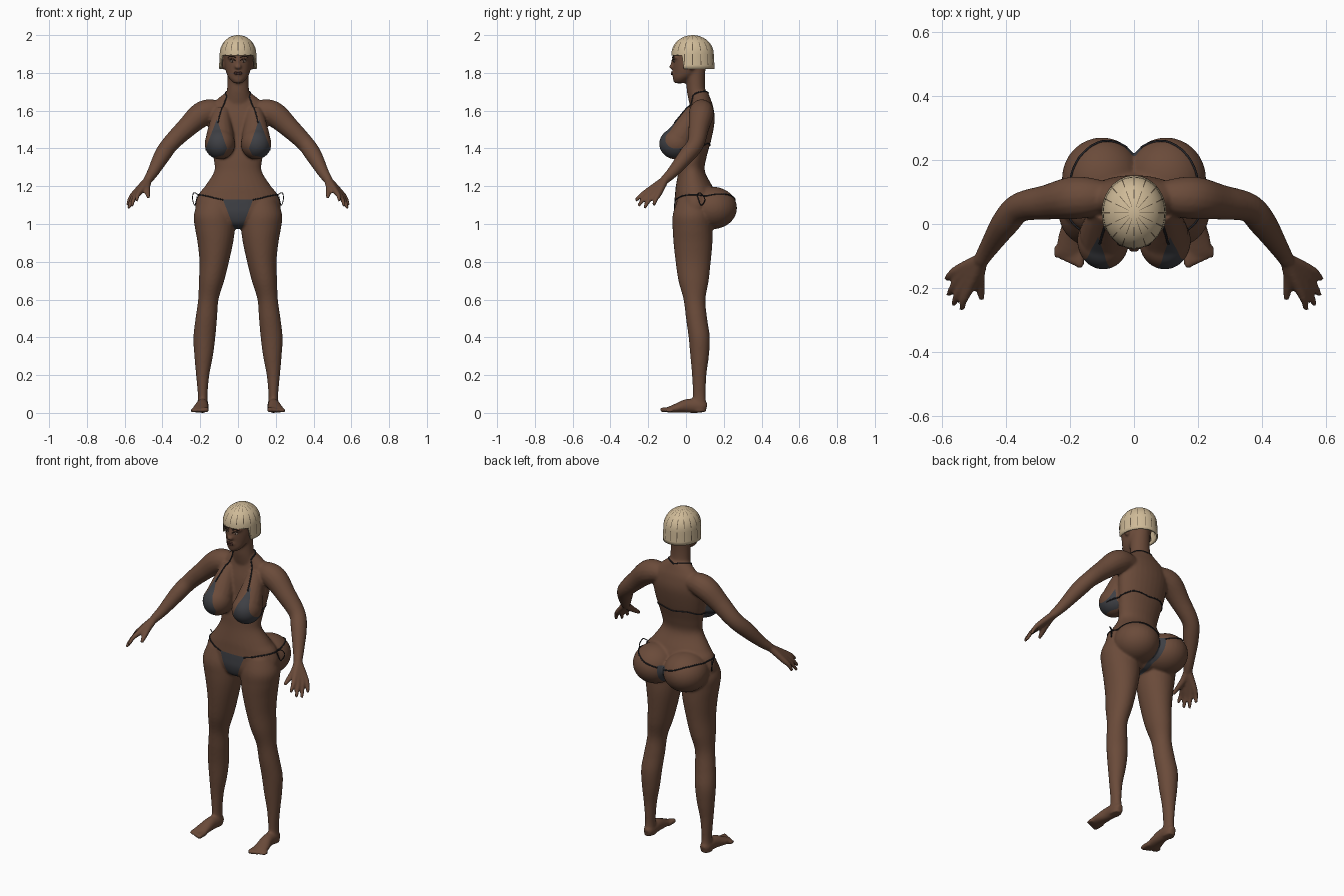
import bpy, bmesh
from math import sin, cos, pi, sqrt
from mathutils import Vector, Matrix
from mathutils.bvhtree import BVHTree

if "Cube" in bpy.data.objects:
    bpy.data.objects.remove(bpy.data.objects["Cube"])


def material(name, rgb):
    m = bpy.data.materials.new(name)
    m.use_nodes = True
    m.diffuse_color = (*rgb, 1)
    m.node_tree.nodes["Principled BSDF"].inputs["Base Color"].default_value = (*rgb, 1)
    return m


skin = material("brown skin", (0.145, 0.07, 0.042))
cloth = material("charcoal cloth", (0.048, 0.05, 0.058))
cord = material("black cord", (0.018, 0.018, 0.022))
blonde = material("blonde hair", (0.62, 0.49, 0.31))
groove = material("hair groove", (0.13, 0.095, 0.06))
dark = material("dark brown", (0.03, 0.016, 0.011))
white = material("eye white", (0.34, 0.27, 0.22))
lip = material("lip brown", (0.095, 0.04, 0.03))


def spline(pts, steps=6):
    """Smooth curve through points of any dimension."""
    p = [pts[0], *pts, pts[-1]]
    out = []
    for i in range(1, len(p) - 2):
        for k in range(steps):
            t = k / steps
            out.append([0.5 * (2 * b + (c - a) * t + (2 * a - 5 * b + 4 * c - d) * t ** 2
                               + (3 * b - a - 3 * c + d) * t ** 3)
                        for a, b, c, d in zip(*p[i - 1:i + 3])])
    return out + [list(pts[-1])]


def loft(bm, pts, level=False, n=28):
    """Elliptical rings (x, y, z, rx, ry) along a path; level keeps them flat."""
    path = spline(pts)
    rings = []
    for i, (x, y, z, rx, ry) in enumerate(path):
        a, b = path[max(i - 1, 0)], path[min(i + 1, len(path) - 1)]
        tangent = Vector(b[:3]) - Vector(a[:3])
        q = Matrix.Identity(3) if level else tangent.to_track_quat('Z', 'Y').to_matrix()
        rings.append([bm.verts.new(Vector((x, y, z)) + q @ Vector(
            (rx * cos(2 * pi * k / n), ry * sin(2 * pi * k / n), 0))) for k in range(n)])
    for r, s in zip(rings, rings[1:]):
        for k in range(n):
            bm.faces.new((r[k - 1], r[k], s[k], s[k - 1]))
    bm.faces.new(rings[0])
    bm.faces.new(rings[-1])


def tube(bm, pts, side=1):
    loft(bm, [(side * x, y, z, r, r) for x, y, z, r in pts], n=16)


def blob(bm, c, r):
    bmesh.ops.create_uvsphere(bm, u_segments=32, v_segments=20, radius=1,
                              matrix=Matrix.Translation(c) @ Matrix.Diagonal((*r, 1)))


def add_object(name, data, *mats):
    o = bpy.data.objects.new(name, data)
    for m in mats:
        data.materials.append(m)
    bpy.context.collection.objects.link(o)
    return o


# Torso, neck and head
bm = bmesh.new()
loft(bm, [(0, y, z, rx, ry) for z, y, rx, ry in (
    (0.975, .05, .04, .05), (1.0, .045, .12, .09), (1.05, .045, .21, .108), (1.1, .05, .226, .113),
    (1.16, .05, .207, .108), (1.2, .043, .175, .097), (1.28, .03, .126, .07), (1.35, .038, .13, .07),
    (1.45, .06, .148, .075), (1.55, .075, .16, .077), (1.62, .08, .15, .064), (1.665, .077, .105, .052),
    (1.7, .07, .06, .045))], level=True)
loft(bm, [(0, .072, 1.64, .075, .055), (0, .055, 1.7, .06, .05), (0, .05, 1.76, .056, .05),
          (0, .045, 1.84, .056, .06)], level=True)
loft(bm, [(0, y, z, rx, ry) for z, y, rx, ry in (
    (1.745, -.036, .022, .026), (1.77, -.02, .047, .05), (1.8, .002, .062, .071), (1.84, .015, .071, .086),
    (1.88, .025, .075, .096), (1.92, .03, .077, .098), (1.96, .03, .066, .082), (1.985, .03, .035, .045))],
    level=True)
blob(bm, (0, -.074, 1.832), (.02, .016, .013))
blob(bm, (0, -.066, 1.852), (.01, .014, .03))
blob(bm, (0, -.064, 1.797), (.026, .012, .015))

# Paired limbs
for s in (1, -1):
    blob(bm, (s * .076, .03, 1.85), (.011, .02, .034))
    blob(bm, (s * .028, -.05, 1.882), (.032, .021, .01))
    loft(bm, [(s * x, y, z, rx, ry) for z, x, y, rx, ry in (
        (1.13, .115, .04, .09, .085), (1.05, .125, .035, .109, .105), (.98, .122, .035, .106, .106),
        (.9, .12, .037, .094, .103), (.8, .126, .038, .078, .093), (.7, .14, .04, .067, .08),
        (.6, .157, .045, .054, .058), (.5, .168, .056, .057, .056), (.4, .178, .07, .058, .056),
        (.3, .182, .072, .049, .049), (.2, .187, .07, .035, .038), (.1, .187, .07, .026, .034),
        (.05, .187, .07, .028, .036), (.006, .188, .07, .03, .038))], level=True)
    blob(bm, (s * .1, .14, 1.085), (.125, .13, .112))
    blob(bm, (s * .096, -.052, 1.425), (.081, .09, .083))
    tube(bm, [(.085, .05, 1.6, .045), (.092, .01, 1.53, .06), (.095, -.03, 1.46, .076)], s)
    # Foot and toes
    loft(bm, [(s * x, y, z, rx, rz) for x, y, z, rx, rz in (
        (.187, .108, .026, .018, .022), (.187, .08, .034, .031, .034), (.189, .01, .037, .033, .037),
        (.197, -.05, .025, .041, .025), (.202, -.095, .015, .044, .015))])
    for k in range(5):
        x, r = .168 + .0185 * k, .014 - .0012 * k
        tube(bm, [(x, -.07, r + .003, r), (x, -.115 + .006 * k, r + .003, r),
                  (x, -.136 + .008 * k, r, r * .8)], s)
    # Arm
    tube(bm, [(.09, .085, 1.6, .05), (.15, .083, 1.597, .064), (.2, .08, 1.575, .066), (.27, .068, 1.512, .055),
              (.355, .052, 1.428, .046), (.4, .005, 1.365, .044), (.45, -.07, 1.275, .031),
              (.478, -.115, 1.232, .024)], s)
    # Fingers run from the wrist and merge into the palm
    tips = ((.537, -.268, 1.122), (.563, -.253, 1.095), (.578, -.222, 1.083), (.584, -.172, 1.098))
    for k, tip in enumerate(tips):
        base = Vector((.513, -.198, 1.178)).lerp(Vector((.547, -.142, 1.163)), k / 3)
        mid = base.lerp(Vector(tip), .55) + Vector((.004, 0, .006))
        tube(bm, [(.474, -.108, 1.238, .02), (*base, .0165), (*mid, .0125), (*tip, .0095)], s)
    tube(bm, [(.474, -.108, 1.238, .02), (.482, -.16, 1.195, .018), (.478, -.205, 1.162, .014),
              (.475, -.237, 1.14, .01)], s)

# Fuse everything into one smooth skin
bmesh.ops.recalc_face_normals(bm, faces=bm.faces)
body_mesh = bpy.data.meshes.new("body")
bm.to_mesh(body_mesh)
body = add_object("body", body_mesh, skin, cloth)
fuse = body.modifiers.new("fuse", 'REMESH')
fuse.mode, fuse.voxel_size = 'VOXEL', 0.0065
relax = body.modifiers.new("relax", 'SMOOTH')
relax.factor, relax.iterations = 0.5, 8
bpy.context.view_layer.update()
fused = bpy.data.meshes.new_from_object(body.evaluated_get(bpy.context.evaluated_depsgraph_get()))
body.modifiers.clear()
body.data = fused
bm = bmesh.new()
bm.from_mesh(fused)
tree = BVHTree.FromBMesh(bm)


def paint_patch(poly, y0, y1):
    """Cut a convex outline, given in x and z, into the skin and colour it as cloth."""
    c = sum((Vector(p) for p in poly), Vector((0, 0))) / len(poly)
    planes = []
    for a, b in zip(poly, poly[1:] + poly[:1]):
        n = Vector((b[1] - a[1], 0, a[0] - b[0])).normalized()
        co = Vector((a[0], 0, a[1]))
        planes.append((co, n if n.dot(co - Vector((c.x, 0, c.y))) > 0 else -n))

    def near(f, margin):
        m = f.calc_center_median()
        return y0 < m.y < y1 and all((m - co).dot(n) < margin for co, n in planes)
    for co, n in planes:
        faces = [f for f in bm.faces if near(f, .012)]
        geom = faces + list({e for f in faces for e in f.edges}) + list({v for f in faces for v in f.verts})
        bmesh.ops.bisect_plane(bm, geom=geom, plane_co=co, plane_no=n, dist=1e-5)
    for f in bm.faces:
        if near(f, 1e-4):
            f.material_index = 1


# Swimwear panels
for s in (1, -1):
    paint_patch([(s * .112, 1.555), (s * .058, 1.4), (s * .075, 1.365), (s * .14, 1.35), (s * .175, 1.39)], -.2, .02)
paint_patch([(-.08, 1.13), (.08, 1.13), (.022, .98), (0, .95), (-.022, .98)], -.2, .05)
paint_patch([(-.026, 1.12), (.026, 1.12), (.014, .96), (-.014, .96)], .05, .3)
bm.to_mesh(fused)
bm.free()
for f in fused.polygons:
    f.use_smooth = True


def strap(name, pts, mat, r=.0035, snap=True):
    """Thin cord that lies on the skin."""
    cu = bpy.data.curves.new(name, 'CURVE')
    cu.dimensions, cu.bevel_depth, cu.bevel_resolution = '3D', r, 1
    path = spline(pts, 10)
    sp = cu.splines.new('POLY')
    sp.points.add(len(path) - 1)
    for p, co in zip(sp.points, path):
        if snap:
            hit, n, _, _ = tree.find_nearest(Vector(co))
            co = hit + n * r * .4
        p.co = (*co, 1)
    add_object(name, cu, mat)


def eyeball(name, c, r, mat):
    b = bmesh.new()
    blob(b, c, r)
    me = bpy.data.meshes.new(name)
    b.to_mesh(me)
    me.shade_smooth()
    add_object(name, me, mat)


# Cords and facial details on each side
for s, side in ((1, "left"), (-1, "right")):
    def flip(*pts):
        return [(s * x, y, z) for x, y, z in pts]
    strap(side + "_neck_cord", flip((.112, -.08, 1.55), (.085, 0, 1.62), (.065, .03, 1.675),
                                    (.055, .08, 1.695), (0, .12, 1.695)), cord)
    strap(side + "_back_cord", flip((.172, -.03, 1.39), (.15, .04, 1.4), (.1, .13, 1.42), (0, .15, 1.41)), cord)
    strap(side + "_hip_cord", flip((.078, -.07, 1.128), (.15, -.03, 1.145), (.215, .05, 1.157),
                                   (.18, .17, 1.15), (.1, .25, 1.13), (.02, .24, 1.11)), cord)
    strap(side + "_hip_bow", flip((.21, .06, 1.155), (.235, .075, 1.165), (.24, .1, 1.13), (.228, .08, 1.1),
                                  (.215, .06, 1.15)), cord, .0025, False)
    strap(side + "_brow", flip((.013, -.08, 1.881), (.032, -.08, 1.89), (.052, -.06, 1.884)), dark, .003)
    eye = tree.ray_cast(Vector((s * .03, -.3, 1.862)), Vector((0, 1, 0)))[0]
    eyeball(side + "_eye", eye, (.013, .004, .006), white)
    eyeball(side + "_iris", eye - Vector((0, .002, 0)), (.005, .004, .005), dark)
    strap(side + "_eyelid", flip((.016, -.08, 1.865), (.03, -.08, 1.87), (.045, -.07, 1.865)), dark, .002)
strap("upper_lip", [(-.022, -.08, 1.801), (0, -.09, 1.806), (.022, -.08, 1.801)], lip, .005)
strap("lower_lip", [(-.018, -.08, 1.795), (0, -.09, 1.791), (.018, -.08, 1.795)], lip, .005)

# Bobbed hair: strands radiate from the crown, split by dark grooves
hair = bmesh.new()
angles = []
strands = 16
for k in range(strands):
    a = 2 * pi * k / strands - pi / 2
    angles += [(a - .02, 1), (a + .02, 0), (a + .13, 0), (a + .26, 0)]
columns = []
for a, is_groove in angles:
    bottom = 1.893 if sin(a) < -.42 else 1.822
    heights = [1.9 + .1 * cos(pi / 2 * i / 9) for i in range(1, 10)]
    heights += [1.9 + (bottom - 1.9) * i / 4 for i in range(1, 5)]
    col = []
    for z in heights:
        r = sqrt(max(0, 1 - ((z - 1.9) / .1) ** 2)) if z > 1.9 else 1 + .5 * (1.9 - z)
        col.append(hair.verts.new((.097 * r * cos(a), .035 + .112 * r * sin(a), z)))
    columns.append(col)
crown = hair.verts.new((0, .035, 2.0))
for j, col in enumerate(columns):
    nxt = columns[(j + 1) % len(columns)]
    hair.faces.new((crown, col[0], nxt[0]))
    for i in range(len(col) - 1):
        f = hair.faces.new((col[i], col[i + 1], nxt[i + 1], nxt[i]))
        f.material_index = int(angles[j][1] == 1 and i % 4 != 3)
bmesh.ops.recalc_face_normals(hair, faces=hair.faces)
hair_mesh = bpy.data.meshes.new("hair")
hair.to_mesh(hair_mesh)
hair_mesh.shade_smooth()
bob = add_object("hair", hair_mesh, blonde, groove)
shell = bob.modifiers.new("thickness", 'SOLIDIFY')
shell.thickness = .008
